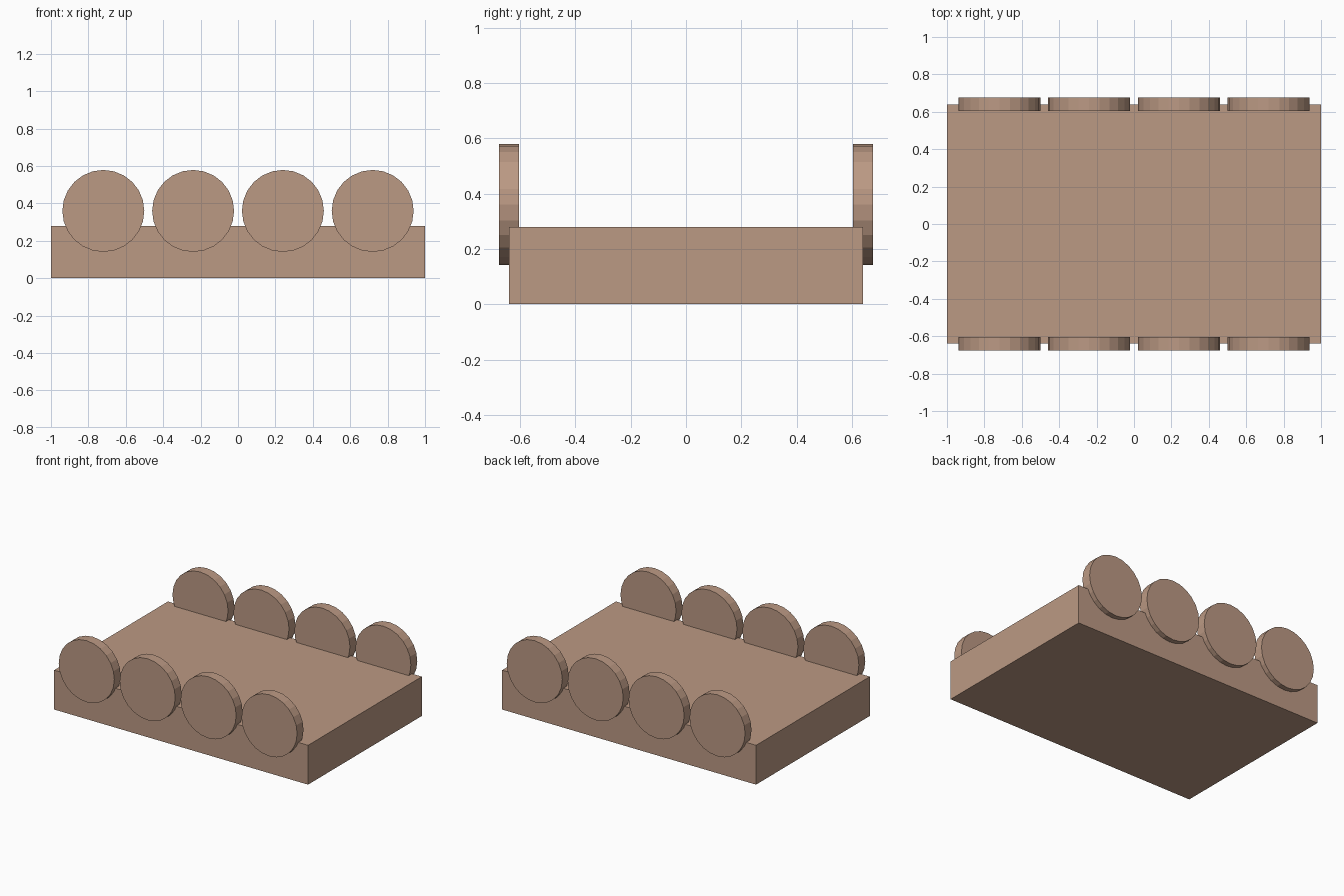
import bpy
from math import pi

if "Cube" in bpy.data.objects:
    bpy.data.objects.remove(bpy.data.objects["Cube"])

clay = bpy.data.materials.new("warm_tan")
clay.diffuse_color = (0.50, 0.32, 0.23, 1)
clay.use_nodes = True
clay.node_tree.nodes["Principled BSDF"].inputs["Base Color"].default_value = clay.diffuse_color


def finish(name):
    obj = bpy.context.object
    obj.name = name
    obj.data.materials.append(clay)
    bpy.ops.object.transform_apply(location=False, rotation=True, scale=True)
    return obj


# Flat slab body
bpy.ops.mesh.primitive_cube_add(size=1, location=(0, 0, 0.14))
bpy.context.object.scale = (2.0, 1.28, 0.28)
finish("base_slab")

# Four upright discs straddling each long edge
for side, y in (("front", -0.64), ("back", 0.64)):
    for i in range(4):
        bpy.ops.mesh.primitive_cylinder_add(
            vertices=24, radius=0.219, depth=0.072,
            location=(-0.72 + 0.48 * i, y, 0.36), rotation=(pi / 2, 0, 0))
        finish(f"{side}_disc_{i + 1}")
